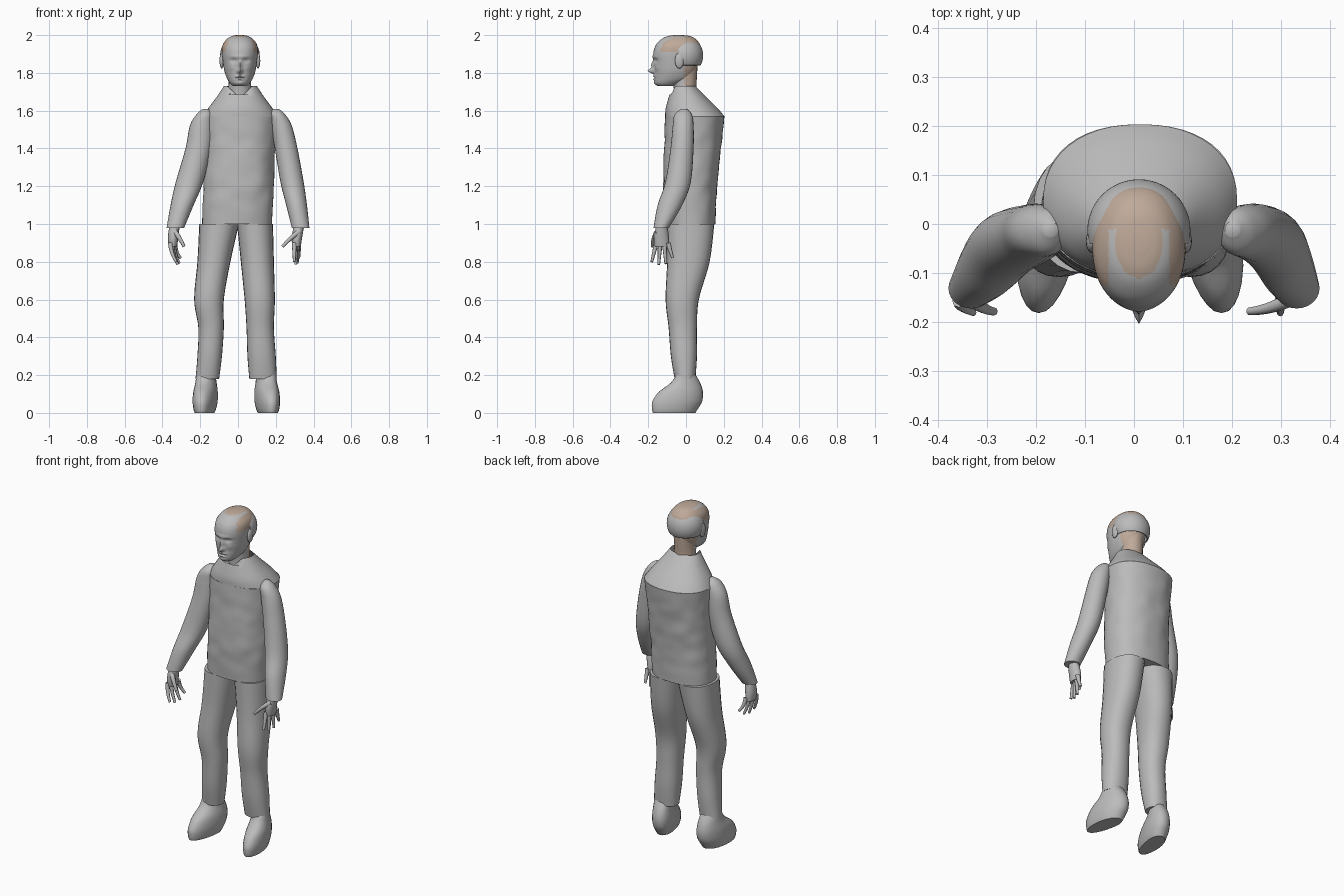
import bpy, bmesh, math
from mathutils import Vector, noise

cube = bpy.data.objects.get("Cube")
if cube:
    bpy.data.objects.remove(cube, do_unlink=True)


def material(name, colour):
    mat = bpy.data.materials.new(name)
    mat.use_nodes = True
    mat.diffuse_color = colour
    mat.node_tree.nodes["Principled BSDF"].inputs["Base Color"].default_value = colour
    return mat


GREY = material("plain grey", (.5, .5, .5, 1))
SKIN = material("pale skin", (.52, .4, .32, 1))


def finish(name, bm, angle=50, skin_rule=None):
    """Turn a bmesh into a smooth shaded object, coloured by a face rule."""
    bmesh.ops.recalc_face_normals(bm, faces=bm.faces)
    if skin_rule:
        for face in bm.faces:
            face.material_index = int(skin_rule(face.calc_center_median()))
    mesh = bpy.data.meshes.new(name)
    bm.to_mesh(mesh)
    bm.free()
    mesh.materials.append(GREY)
    mesh.materials.append(SKIN)
    obj = bpy.data.objects.new(name, mesh)
    bpy.context.collection.objects.link(obj)
    bpy.ops.object.select_all(action='DESELECT')
    obj.select_set(True)
    bpy.context.view_layer.objects.active = obj
    bpy.ops.object.shade_smooth_by_angle(angle=math.radians(angle))
    return obj


def spline(rings, steps):
    """Catmull-Rom interpolation between the given rings."""
    result = []
    for i in range(len(rings) - 1):
        a, b, c, d = (rings[min(max(i + k, 0), len(rings) - 1)] for k in (-1, 0, 1, 2))
        for s in range(steps):
            t = s / steps
            result.append([q + t / 2 * (r - p + t * (2*p - 5*q + 4*r - u + t * (3*(q - r) + u - p)))
                           for p, q, r, u in zip(a, b, c, d)])
    return result + [list(rings[-1])]


def loft(name, rings, steps=4, sides=24, power=2.0, cap=True, shape=None, **options):
    """Skin a body through rings given as height, left, right, front, back."""
    bm = bmesh.new()
    loops = []
    for z, x0, x1, y0, y1 in spline(rings, steps):
        loop = []
        for i in range(sides):
            a = math.tau * i / sides
            c, s = math.cos(a), math.sin(a)
            c = math.copysign(abs(c) ** (2 / power), c)
            s = math.copysign(abs(s) ** (2 / power), s)
            point = Vector(((x0 + x1 + c * (x1 - x0)) / 2, (y0 + y1 + s * (y1 - y0)) / 2, z))
            loop.append(bm.verts.new(shape(point) if shape else point))
        loops.append(loop)
    for low, high in zip(loops, loops[1:]):
        for i in range(sides):
            j = (i + 1) % sides
            bm.faces.new((low[i], low[j], high[j], high[i]))
    if cap:
        bm.faces.new(loops[0])
        bm.faces.new(loops[-1])
    return finish(name, bm, **options)


def ellipsoid(name, centre, size):
    bm = bmesh.new()
    bmesh.ops.create_uvsphere(bm, u_segments=16, v_segments=10, radius=1)
    bmesh.ops.scale(bm, vec=size, verts=bm.verts)
    bmesh.ops.translate(bm, vec=centre, verts=bm.verts)
    return finish(name, bm)


# Jacket body with a slightly crumpled cloth surface
def crumple(p):
    bump = noise.noise(p * 14) * .006 * min(1, (p.z - 1) * 8, (1.57 - p.z) * 8 + .1)
    out = Vector((p.x, p.y - .04, 0)).normalized()
    return p + out * bump


loft("jacket_body", [
    (1.0, -.19, .18, -.11, .155), (1.2, -.185, .19, -.12, .165),
    (1.4, -.18, .195, -.115, .185), (1.57, -.185, .21, -.11, .203),
], steps=10, sides=48, power=2.3, shape=crumple)


# Sloping shoulder yoke with a notched collar
def notch(p):
    if p.y < -.02 and p.z > 1.7:
        p.z -= .065 * max(0, 1 - abs(p.x - .01) / .065)
    return p


loft("shoulder_yoke", [
    (1.57, -.185, .21, -.11, .203), (1.61, -.16, .185, -.108, .17),
    (1.67, -.115, .14, -.092, .11), (1.73, -.075, .1, -.073, .05),
], sides=48, power=2.2, cap=False, shape=notch)

# Trouser legs share depth, each has its own widths
leg_depth = [(.18, -.06, .05), (.3, -.08, .058), (.45, -.092, .058), (.6, -.108, .068),
             (.8, -.1, .125), (1.0, -.1, .15)]
leg_width = {
    "right_leg": [(-.225, -.1), (-.215, -.085), (-.21, -.075), (-.232, -.075), (-.215, -.04), (-.205, .005)],
    "left_leg": [(.06, .205), (.05, .2), (.045, .19), (.035, .195), (.015, .19), (-.005, .185)],
}
for name, widths in leg_width.items():
    loft(name, [(z, *w, y0, y1) for (z, y0, y1), w in zip(leg_depth, widths)], steps=6, power=2.2)

# Shoes, turned slightly outward
for name, x, turn in (("right_shoe", -.17, .17), ("left_shoe", .15, -.2)):
    def splay(p, turn=turn):
        p.x += turn * p.y
        p.x += (p.x - x) * min(0, p.y) * 1.2
        return p
    loft(name, [(z, x - w, x + w, y0, y1) for z, w, y0, y1 in (
        (0, .052, -.175, .05), (.02, .06, -.18, .062), (.06, .066, -.178, .085),
        (.11, .064, -.145, .09), (.16, .055, -.08, .075), (.21, .05, -.048, .045))],
        power=2.2, shape=splay)

# Sleeves, rounded at the shoulder and open cuffed at the wrist
sleeve_depth = [(.98, -.172, -.09), (1.1, -.15, -.02), (1.22, -.11, .025), (1.4, -.082, .04),
                (1.52, -.07, .04), (1.58, -.06, .03), (1.61, -.025, .005)]
sleeve_width = {
    "right_sleeve": [(-.378, -.285), (-.357, -.235), (-.33, -.185), (-.278, -.14), (-.255, -.13),
                     (-.22, -.135), (-.185, -.155)],
    "left_sleeve": [(.285, .378), (.255, .365), (.225, .348), (.195, .315), (.175, .285),
                    (.17, .25), (.185, .215)],
}
for name, widths in sleeve_width.items():
    loft(name, [(z, *w, y0, y1) for (z, y0, y1), w in zip(sleeve_depth, widths)], steps=6)


# Hands: a palm plus tapered fingers and thumb
def finger(name, path, radius):
    curve = bpy.data.curves.new(name, 'CURVE')
    curve.dimensions = '3D'
    curve.bevel_depth = radius
    curve.bevel_resolution = 2
    curve.use_fill_caps = True
    line = curve.splines.new('NURBS')
    line.points.add(len(path) - 1)
    line.use_endpoint_u = True
    line.order_u = 3
    for i, (point, spot) in enumerate(zip(line.points, path)):
        point.co = (*spot, 1)
        point.radius = 1 - .45 * i / (len(path) - 1)
    curve.materials.append(GREY)
    bpy.context.collection.objects.link(bpy.data.objects.new(name, curve))


for side, wrist, knuckle, tip, thumb in (
        ("right", -.335, -.345, -.315, -.285), ("left", .325, .31, .31, .235)):
    loft(side + "_palm", [
        (.88, knuckle - .022, knuckle + .022, -.165, -.09),
        (.93, knuckle - .026, knuckle + .03, -.17, -.09),
        (1.0, wrist - .027, wrist + .027, -.155, -.1)], sides=16)
    for i in range(4):
        y = -.157 + .021 * i
        spread = (i - 1.5) * .008
        drop = (.8, .785, .79, .82)[i]
        finger(f"{side}_finger_{i + 1}", [
            (knuckle + spread, y, .9), (knuckle + spread, y + spread, .85),
            (tip + spread, y + 2 * spread, drop)], .013)
    finger(side + "_thumb", [(wrist, -.15, .96), ((wrist + thumb) / 2, -.175, .93),
                             (thumb, -.178, .88)], .015)

# Neck, bare at the nape
loft("neck", [(1.6, -.055, .075, -.06, .06), (1.72, -.05, .07, -.065, .055),
              (1.78, -.05, .07, -.08, .058), (1.86, -.055, .075, -.08, .062)],
     skin_rule=lambda c: c.y > -.01)

# Face relief: across, height, spread across, spread in height, push forward
features = [(0, 1.81, .012, .013, .035), (0, 1.84, .009, .022, .016), (0, 1.885, .05, .01, .006),
            (.034, 1.866, .015, .01, -.013), (.034, 1.866, .008, .005, .006),
            (.045, 1.825, .018, .016, .004), (0, 1.782, .022, .005, .007),
            (0, 1.774, .024, .0025, -.007), (0, 1.766, .018, .005, .006),
            (0, 1.745, .018, .01, .004)]


def sculpt(p):
    x = abs(p.x - .01)
    if p.y < -.07:
        push = sum(d * math.exp(-((x - fx) / sx) ** 2 - ((p.z - fz) / sz) ** 2)
                   for fx, fz, sx, sz, d in features)
        p.y -= push
    return p


def bare_scalp(c):
    x = abs(c.x - .01)
    crown = (x / .048) ** 2 + ((c.y + .04) / .07) ** 2 < 1
    temple = x > .062 and c.y > -.125 + .02 * noise.noise(c * 40)
    return (c.z > 1.91 and (crown or temple)) or c.y > -.01


loft("head", [
    (1.73, -.025, .045, -.15, -.06), (1.745, -.042, .062, -.165, -.02),
    (1.77, -.058, .078, -.168, .03), (1.81, -.072, .092, -.166, .052),
    (1.86, -.08, .1, -.17, .065), (1.91, -.085, .105, -.172, .078),
    (1.95, -.08, .1, -.158, .074), (1.98, -.058, .078, -.128, .05),
    (1.995, -.032, .052, -.095, .02), (2.0, -.008, .028, -.06, -.02),
], steps=8, sides=80, power=2.15, shape=sculpt, skin_rule=bare_scalp)

for name, x in (("right_ear", -.086), ("left_ear", .106)):
    ellipsoid(name, (x, -.035, 1.865), (.012, .024, .042))

# Hair shell around the back of the head, open at the crown and face
bm = bmesh.new()
bmesh.ops.create_uvsphere(bm, u_segments=48, v_segments=32, radius=1)
bmesh.ops.scale(bm, vec=(.105, .104, .106), verts=bm.verts)
bmesh.ops.translate(bm, vec=(.01, -.013, 1.892), verts=bm.verts)
for spot, normal in (((0, -.04, 0), (0, -1, 0)), ((0, 0, 1.84), (0, 0, -1))):
    bmesh.ops.bisect_plane(bm, geom=bm.verts[:] + bm.edges[:] + bm.faces[:],
                           plane_co=spot, plane_no=normal, clear_outer=True)
crown_faces = []
for face in bm.faces:
    c = face.calc_center_median()
    if c.z > 1.9 and ((c.x - .01) / .05) ** 2 + ((c.y + .04) / .07) ** 2 < 1:
        crown_faces.append(face)
bmesh.ops.delete(bm, geom=crown_faces, context='FACES')
hair = finish("hair_shell", bm)
shell = hair.modifiers.new("thickness", 'SOLIDIFY')
shell.thickness = .008
